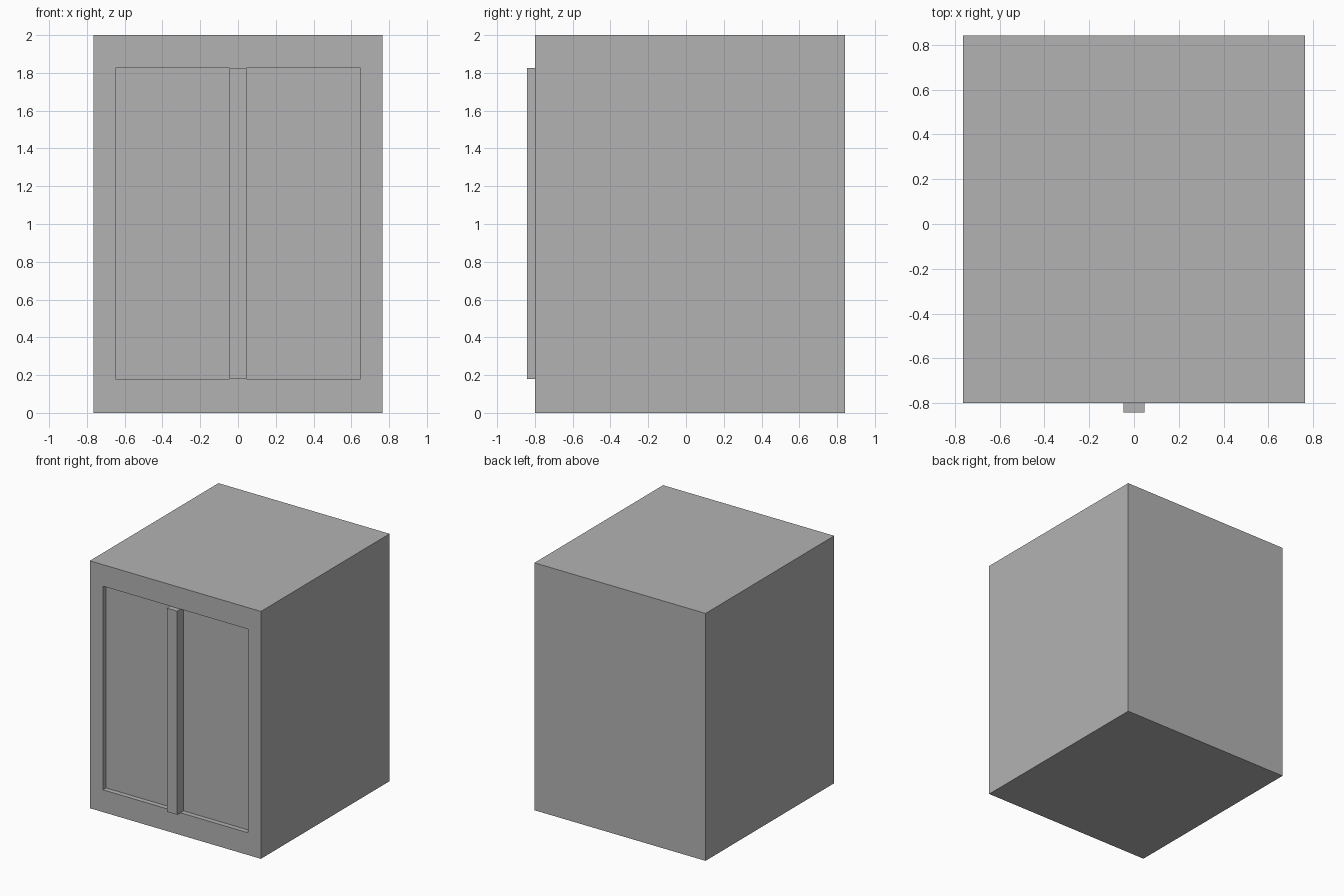
import bpy
import bmesh

cube = bpy.data.objects.get("Cube")
if cube:
    bpy.data.objects.remove(cube, do_unlink=True)

WIDTH, HEIGHT = 1.53, 2.0
FRONT, BACK = -0.80, 0.843
PANEL_WIDTH, PANEL_LOW, PANEL_HIGH = 1.296, 0.18, 1.826
RECESS = 0.04

grey = bpy.data.materials.new("plain_grey")
grey.use_nodes = True
colour = (0.45, 0.45, 0.45, 1)
grey.diffuse_color = colour
grey.node_tree.nodes["Principled BSDF"].inputs["Base Color"].default_value = colour


def box(name, low, high):
    """Axis-aligned box between two corners."""
    mesh = bpy.data.meshes.new(name)
    bm = bmesh.new()
    bmesh.ops.create_cube(bm, size=1)
    for v in bm.verts:
        v.co = [lo + (c + 0.5) * (hi - lo) for c, lo, hi in zip(v.co, low, high)]
    bm.to_mesh(mesh)
    bm.free()
    mesh.materials.append(grey)
    obj = bpy.data.objects.new(name, mesh)
    bpy.context.collection.objects.link(obj)
    return obj


# Cabinet body with a recessed front panel
body = box("cabinet_body", (-WIDTH / 2, FRONT, 0), (WIDTH / 2, BACK, HEIGHT))
bm = bmesh.new()
bm.from_mesh(body.data)
bm.normal_update()
panel = min(bm.faces, key=lambda f: f.normal.y)
bmesh.ops.inset_individual(bm, faces=[panel], thickness=0.1)
for v in panel.verts:
    v.co.x = PANEL_WIDTH / 2 * (1 if v.co.x > 0 else -1)
    v.co.z = PANEL_HIGH if v.co.z > HEIGHT / 2 else PANEL_LOW
# Push the panel straight back, leaving square walls
wall = bmesh.ops.extrude_discrete_faces(bm, faces=[panel])["faces"][0]
for v in wall.verts:
    v.co.y += RECESS
bmesh.ops.recalc_face_normals(bm, faces=bm.faces)
bm.to_mesh(body.data)
bm.free()

# Upright bar down the middle of the panel, standing proud of the front
box("centre_bar", (-0.046, -BACK, PANEL_LOW), (0.046, FRONT + RECESS, PANEL_HIGH))
